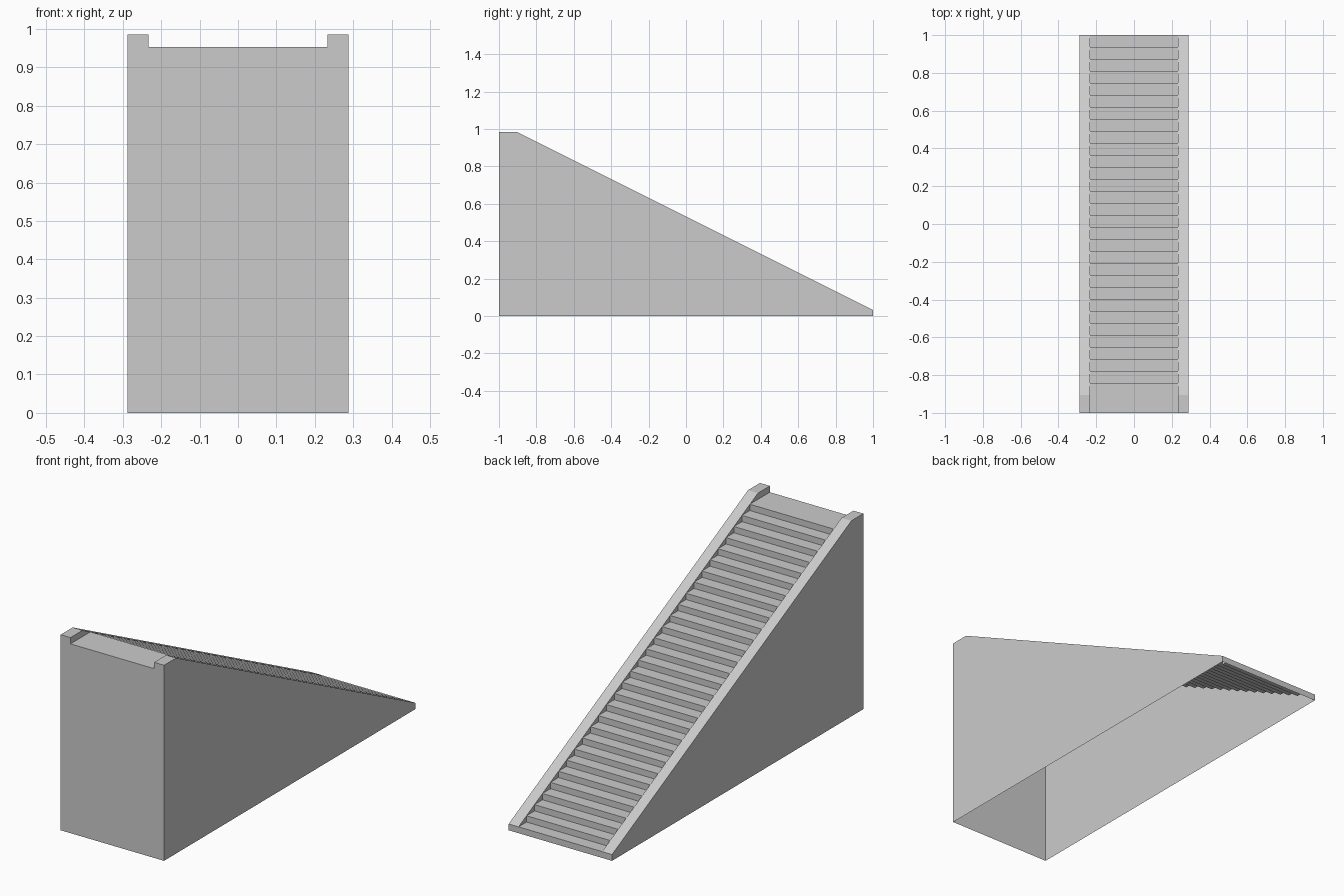
import bpy, bmesh
from mathutils import Vector

if "Cube" in bpy.data.objects:
    bpy.data.objects.remove(bpy.data.objects["Cube"])

STEPS = 30
RUN = 2 / 31.5           # tread depth
RISE = 0.985 / 31        # step height
XI, XO = 0.233, 0.288    # inner and outer face of the side rails


def nose(k):
    """Front lip of step k, counted from the bottom; lies on the rail slope."""
    return (1 - k * RUN, (k + 1) * RISE)


def add_face(bm, pts, outward):
    f = bm.faces.new([bm.verts.new(p) for p in pts])
    f.normal_update()
    if f.normal.dot(Vector(outward)) < 0:
        f.normal_flip()


def strip(bm, path, x0, x1, outward):
    """Sweep a (y, z) path across x."""
    for (ya, za), (yb, zb) in zip(path, path[1:]):
        add_face(bm, [(x0, ya, za), (x1, ya, za), (x1, yb, zb), (x0, yb, zb)], outward)


def side(bm, x, path, outward_x):
    """Flat (y, z) polygon at a given x."""
    add_face(bm, [(x, y, z) for y, z in path], (outward_x, 0, 0))


def finish(bm, name):
    bmesh.ops.remove_doubles(bm, verts=bm.verts, dist=1e-5)
    me = bpy.data.meshes.new(name)
    bm.to_mesh(me)
    bm.free()
    ob = bpy.data.objects.new(name, me)
    bpy.context.collection.objects.link(ob)
    return ob


# Stair flight: open-bottomed folded sheet, with back lip, landing and front wall
bm = bmesh.new()
path = [(1, 0), nose(0)]
for k in range(1, STEPS):
    path += [(nose(k)[0], k * RISE), nose(k)]
path.append((-1, STEPS * RISE))
strip(bm, path, -XI, XI, (0, 1, 1))
strip(bm, [(-1, STEPS * RISE), (-1, 0)], -XI, XI, (0, -1, 0))
finish(bm, "stair_flight")

# Side rail: hollow shell with outer wall, capping and inner cheeks, mirrored
bm = bmesh.new()
top = [(1, RISE), nose(STEPS), (-1, 31 * RISE)]
side(bm, XO, [(1, 0)] + top + [(-1, 0)], 1)
strip(bm, [(1, 0)] + top, XI, XO, (0, 1, 1))
strip(bm, [top[-1], (-1, 0)], XI, XO, (0, -1, 0))
for k in range(STEPS - 1):
    side(bm, XI, [nose(k), nose(k + 1), (nose(k + 1)[0], (k + 1) * RISE)], -1)
side(bm, XI, [nose(STEPS - 1), nose(STEPS), (-1, 31 * RISE), (-1, STEPS * RISE)], -1)
rail = finish(bm, "side_rails")
rail.modifiers.new("mirror", "MIRROR").use_axis[0] = True
